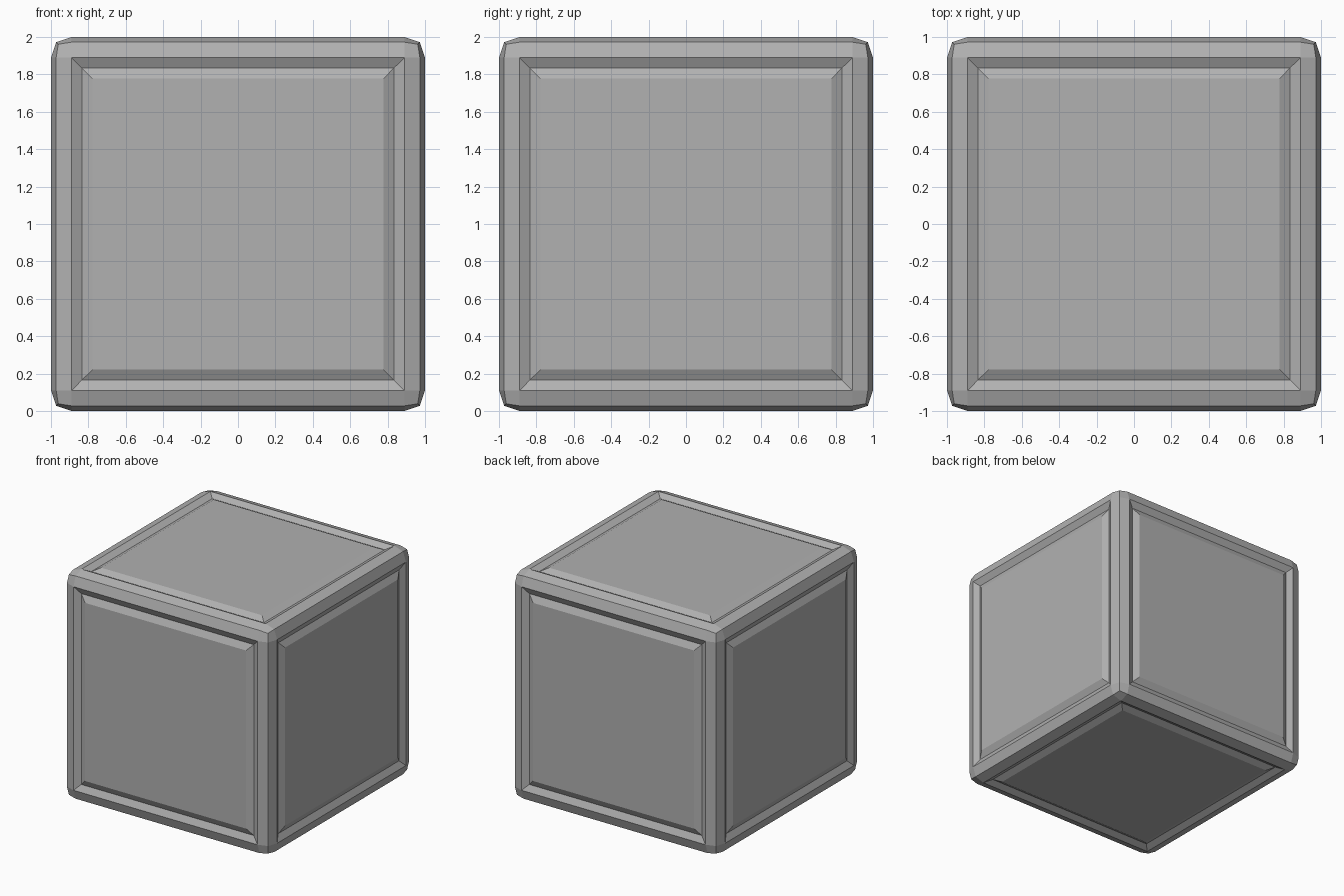
import bpy, bmesh

if "Cube" in bpy.data.objects:
    bpy.data.objects.remove(bpy.data.objects["Cube"])

U = 1 / 9          # width of the rounded border
D = U / 4          # depth of the groove

bm = bmesh.new()
bmesh.ops.create_cube(bm, size=2)

# two-segment rounded border on every edge
bmesh.ops.bevel(bm, geom=bm.edges[:], offset=U, offset_type='OFFSET',
                segments=2, profile=0.5, affect='EDGES')
for v in bm.verts:
    mids = [i for i in range(3) if 0.91 < abs(v.co[i]) < 0.99]
    ridge = 0.961 if len(mids) == 3 else 1 - D
    for i in mids:
        v.co[i] = ridge if v.co[i] > 0 else -ridge

# V-shaped groove around a raised panel on each side
bm.normal_update()
panels = [f for f in bm.faces if f.calc_area() > 2]
for depth in (-D, D):
    bmesh.ops.inset_individual(bm, faces=panels, thickness=U / 2, depth=depth,
                               use_even_offset=True)
    bm.normal_update()

bmesh.ops.translate(bm, verts=bm.verts[:], vec=(0, 0, 1))
mesh = bpy.data.meshes.new("panelled_cube")
bm.to_mesh(mesh)
bm.free()

# dark grey finish
grey = bpy.data.materials.new("dark_grey")
grey.diffuse_color = (0.44, 0.44, 0.44, 1)
grey.use_nodes = True
grey.node_tree.nodes["Principled BSDF"].inputs["Base Color"].default_value = grey.diffuse_color
mesh.materials.append(grey)

cube = bpy.data.objects.new("panelled_cube", mesh)
bpy.context.collection.objects.link(cube)
